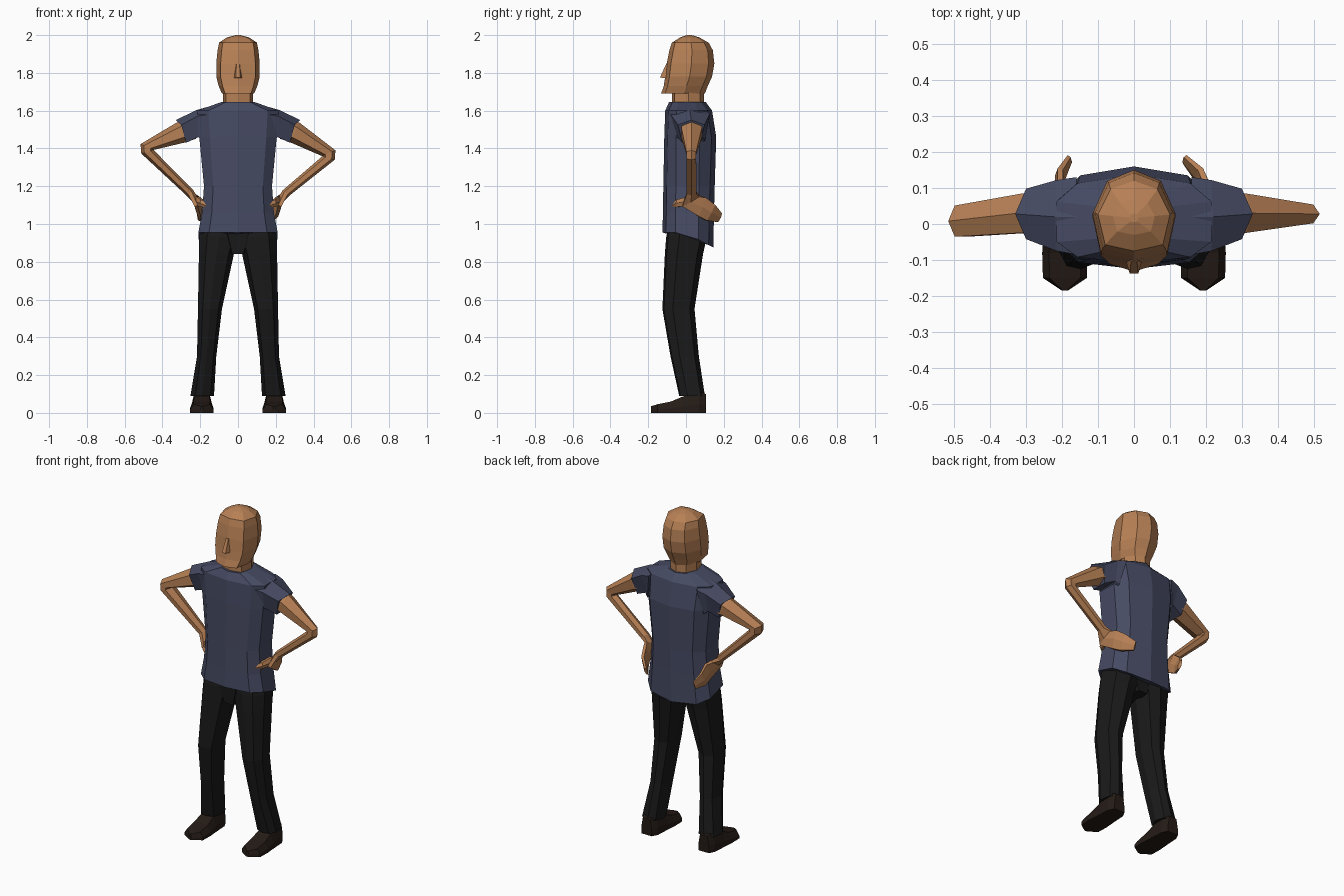
import bpy, bmesh, math
from mathutils import Vector as V


def material(name, rgb):
    m = bpy.data.materials.new(name)
    m.diffuse_color = (*rgb, 1)
    return m


SKIN = material("skin", (0.47, 0.215, 0.09))
CLOTH = material("shirt_blue", (0.062, 0.07, 0.125))
BLACK = material("trouser_black", (0.010, 0.010, 0.010))
LEATHER = material("shoe_brown", (0.018, 0.011, 0.008))


def loft(name, rings, mat, s=1):
    """Skin closed rings of equal length, cap both ends; s=-1 mirrors in x."""
    bm = bmesh.new()
    loops = [[bm.verts.new((s * p[0], p[1], p[2])) for p in r] for r in rings]
    n = len(loops[0])
    for a, b in zip(loops, loops[1:]):
        for i in range(n):
            j = (i + 1) % n
            bm.faces.new((a[i], a[j], b[j], b[i]))
    bm.faces.new(loops[0][::-1])
    bm.faces.new(loops[-1])
    bmesh.ops.recalc_face_normals(bm, faces=bm.faces)
    me = bpy.data.meshes.new(name)
    bm.to_mesh(me)
    bm.free()
    me.materials.append(mat)
    ob = bpy.data.objects.new(name, me)
    bpy.context.collection.objects.link(ob)
    return ob


def sym(half, z):
    """Ring from a half outline running front centre to back centre."""
    return [(x, y, z) for x, y in half] + [(-x, y, z) for x, y in half[-2:0:-1]]


def oval(c, a, b, n=6):
    """Ring around c spanned by half-axes a and b."""
    c, a, b = V(c), V(a), V(b)
    return [c + a * math.cos(math.tau * i / n) + b * math.sin(math.tau * i / n) for i in range(n)]


# Head and neck
def head_ring(z, w, yf, yb):
    d = yb - yf
    return sym([(0, yf), (w * .8, yf + .09 * d), (w, yf + .52 * d),
                (w * .65, yb - .12 * d), (0, yb)], z)


loft("head", [head_ring(*r) for r in (
    (1.62, .08, -.075, .095), (1.695, .08, -.075, .095),
    (1.69, .085, -.132, .10), (1.73, .102, -.118, .115),
    (1.78, .115, -.11, .138), (1.85, .115, -.102, .15),
    (1.92, .108, -.088, .142), (1.96, .10, -.075, .12),
    (1.988, .058, -.03, .07), (2.0, .012, .005, .03))], SKIN)

# Nose
loft("nose", [[(-.012, -.08, 1.85), (.012, -.08, 1.85), (.008, -.104, 1.85), (-.008, -.104, 1.85)],
              [(-.026, -.09, 1.77), (.026, -.09, 1.77), (.012, -.138, 1.775), (-.012, -.138, 1.775)]], SKIN)


# Shirt body, with the hem dropping towards the back
def body_ring(z, w, yf, yb):
    return sym([(0, yf), (w * .73, yf + .018), (w, yf * .45), (w, yb * .45),
                (w * .73, yb - .025), (0, yb)], z)


body = [body_ring(*r) for r in (
    (.955, .21, -.125, .145), (1.06, .19, -.122, .148), (1.2, .18, -.12, .152),
    (1.46, .205, -.115, .16), (1.6, .215, -.11, .138), (1.645, .09, -.09, .105))]
body[0] = [(x, y, z - .55 * max(0, y)) for x, y, z in body[0]]
loft("shirt_body", body, CLOTH)

for s, side in ((1, "left"), (-1, "right")):
    left = s > 0
    # Sleeve
    loft(side + "_sleeve", [
        [(.16, .02, 1.62), (.16, -.085, 1.58), (.19, -.06, 1.44), (.19, .10, 1.44), (.16, .13, 1.59)],
        [(.22, .02, 1.603), (.215, -.075, 1.57), (.21, -.045, 1.46), (.21, .09, 1.46), (.215, .122, 1.575)],
        [(.33, .028, 1.55), (.30, -.042, 1.525), (.275, -.02, 1.43), (.275, .075, 1.43), (.30, .098, 1.525)],
    ], CLOTH, s)

    # Arm: shoulder, bent elbow, wrist, then the hand on the hip
    ey, er, ez = (.028, .03, 0) if left else (.008, .05, .033)
    tip = .142 if left else .18
    loft(side + "_arm", [
        oval((.25, .03, 1.505), (.027, 0, .054), (0, .065, 0)),
        oval((.30, .03, 1.485), (.025, 0, .052), (0, .063, 0)),
        oval((.48, ey, 1.375 + ez), (.036, 0, .015), (0, er, 0)),
        oval((.48, ey, 1.35 + ez), (.032, 0, -.01), (0, er, 0)),
        oval((.255, .03, 1.165), (.018, 0, -.014), (0, .03, 0)),
        oval((.222, .025, 1.122), (.016, 0, -.008), (0, .05, .03)),
        oval((.205, .085, 1.09), (.016, .004, 0), (0, .02, .058)),
        oval((.185 if left else .205, .13, 1.06), (.014, .006, 0), (0, .025, .048)),
        oval((tip, .178, 1.033), (.008, .006, 0), (0, .012, .026)),
    ], SKIN, s)
    loft(side + "_thumb", [
        oval((.215, .01, 1.12), (.015, 0, 0), (0, 0, .03)),
        oval((.19, -.045, 1.11), (.013, -.008, 0), (0, 0, .022)),
        oval((.142, -.08, 1.09), (.007, -.006, 0), (0, 0, .01)),
    ], SKIN, s)

    # Trouser leg: z, inner x, outer x, front y, back y
    leg = []
    for z, xi, xo, yf, yb in ((1.0, -.005, .19, -.09, .11), (.93, -.005, .205, -.105, .11),
                              (.84, .022, .207, -.112, .09), (.55, .085, .212, -.125, .045),
                              (.3, .115, .217, -.082, .068), (.09, .127, .252, -.036, .1)):
        mx, my, hx, hy = (xi + xo) / 2, (yf + yb) / 2, (xo - xi) / 2, (yb - yf) / 2
        leg.append([(mx + hx * u, my + hy * v, z) for u, v in (
            (1, -.35), (.6, -.9), (0, -1), (-.7, -.8), (-1, 0), (-.7, .8), (0, 1), (.8, .7))])
    loft(side + "_trouser_leg", leg, BLACK, s)

    # Shoe: sections along y
    loft(side + "_shoe", [
        [(.192 + w * u, y, h * v) for u, v in ((-1, 0), (1, 0), (1, .4), (.7, 1), (-.7, 1), (-1, .4))]
        for y, w, h in ((.105, .035, .10), (.07, .053, .115), (-.02, .058, .085),
                        (-.08, .063, .06), (-.15, .061, .046), (-.185, .008, .035))
    ], LEATHER, s)

# Trouser seat joining the legs
loft("trouser_seat", [sym([(0, -.1), (.06, -.1), (.1, 0), (.06, .085), (0, .085)], .97),
                      sym([(0, -.09), (.03, -.09), (.04, 0), (.03, .075), (0, .075)], .84)], BLACK)
